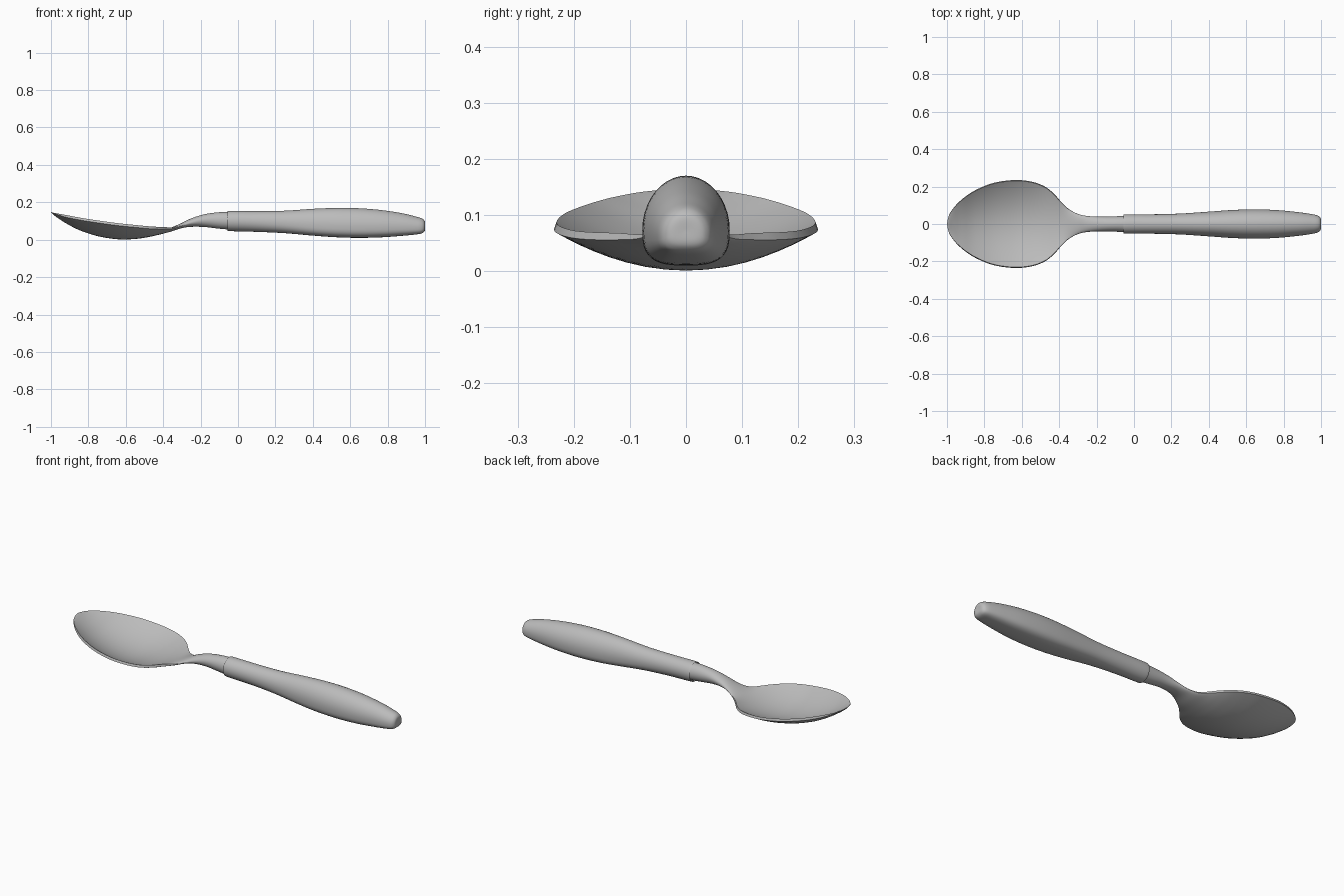
import bpy, bmesh, math

if "Cube" in bpy.data.objects:
    bpy.data.objects.remove(bpy.data.objects["Cube"], do_unlink=True)

metal = bpy.data.materials.new("plain grey")
metal.use_nodes = True
grey = (0.5, 0.5, 0.5, 1)
metal.diffuse_color = grey
metal.node_tree.nodes["Principled BSDF"].inputs["Base Color"].default_value = grey


def smoothstep(low, high, value):
    t = min(max((value - low) / (high - low), 0), 1)
    return t * t * (3 - 2 * t)


def spline(rows, steps):
    """Catmull-Rom interpolation through rows of section measurements."""
    result = []
    for i in range(len(rows) - 1):
        before, start = rows[max(i - 1, 0)], rows[i]
        end, after = rows[i + 1], rows[min(i + 2, len(rows) - 1)]
        for s in range(steps):
            t = s / steps
            result.append([
                b + t / 2 * (c - a + t * (2 * a - 5 * b + 4 * c - d
                                          + t * (3 * (b - c) + d - a)))
                for a, b, c, d in zip(before, start, end, after)])
    return result + [rows[-1]]


def loft(name, rows, section, steps=5):
    """Skin a chain of cross-sections that run along x."""
    bm = bmesh.new()
    rings = []
    for row in spline(rows, steps):
        rings.append([bm.verts.new((row[0], y, z)) for y, z in section(*row)])
    count = len(rings[0])
    for first, second in zip(rings, rings[1:]):
        for i in range(count):
            j = (i + 1) % count
            bm.faces.new((first[i], first[j], second[j], second[i]))
    bm.faces.new(rings[0])
    bm.faces.new(rings[-1])
    bmesh.ops.remove_doubles(bm, verts=bm.verts, dist=0.0002)
    bmesh.ops.recalc_face_normals(bm, faces=bm.faces)
    mesh = bpy.data.meshes.new(name)
    bm.to_mesh(mesh)
    bm.free()
    mesh.materials.append(metal)
    obj = bpy.data.objects.new(name, mesh)
    bpy.context.collection.objects.link(obj)
    bpy.ops.object.select_all(action="DESELECT")
    obj.select_set(True)
    bpy.context.view_layer.objects.active = obj
    bpy.ops.object.shade_smooth_by_angle(angle=math.radians(40))
    return obj


HALF = 20
ANGLES = [math.pi * i / HALF for i in range(HALF + 1)]


def bowl_section(x, width, edge, bottom, top):
    """Oval in the neck, turning into a thin dished shell with a lip."""
    dish = 1 - smoothstep(-0.42, -0.28, x)
    power = 1 + dish
    lip = 0.013 * dish * smoothstep(-1.03, -0.9, x)
    upper = [((width - lip / 3) * math.cos(a),
              edge + lip + (top - edge - lip) * abs(math.sin(a)) ** power)
             for a in ANGLES]
    lower = [(-width * math.cos(a),
              edge - (edge - bottom) * abs(math.sin(a)) ** power)
             for a in ANGLES]
    return upper + lower


def handle_section(x, width, bottom, top):
    """Egg shape, rounder on top and squarer underneath."""
    square = smoothstep(0, 0.5, x)
    middle = bottom + (top - bottom) * (0.5 - 0.1 * square)
    power = 1 - square / 3
    upper = [(width * math.cos(a), middle + (top - middle) * math.sin(a))
             for a in ANGLES]
    lower = [(-width * math.copysign(abs(math.cos(a)) ** power, math.cos(a)),
              middle - (middle - bottom) * abs(math.sin(a)) ** power)
             for a in ANGLES[1:-1]]
    return upper + lower


# Bowl and neck: x, half width, edge height, bottom, centre of top
bowl_rows = [
    (-1, 0, 0.147, 0.147, 0.149),
    (-0.99, 0.045, 0.142, 0.136, 0.145),
    (-0.965, 0.086, 0.134, 0.117, 0.129),
    (-0.92, 0.132, 0.12, 0.088, 0.102),
    (-0.85, 0.18, 0.106, 0.052, 0.066),
    (-0.75, 0.22, 0.09, 0.019, 0.033),
    (-0.64, 0.235, 0.075, 0.002, 0.016),
    (-0.55, 0.227, 0.066, 0.004, 0.018),
    (-0.48, 0.202, 0.059, 0.014, 0.029),
    (-0.43, 0.164, 0.056, 0.025, 0.042),
    (-0.39, 0.119, 0.056, 0.035, 0.054),
    (-0.35, 0.081, 0.059, 0.046, 0.068),
    (-0.3, 0.054, 0.075, 0.062, 0.09),
    (-0.25, 0.043, 0.091, 0.069, 0.114),
    (-0.18, 0.039, 0.104, 0.068, 0.136),
    (-0.1, 0.041, 0.103, 0.059, 0.147),
    (-0.03, 0.045, 0.1, 0.053, 0.148)]
loft("bowl_and_neck", bowl_rows, bowl_section)

# Handle: x, half width, bottom, top
handle_rows = [
    (-0.05, 0.049, 0.049, 0.151),
    (-0.045, 0.052, 0.046, 0.154),
    (0.1, 0.052, 0.042, 0.153),
    (0.25, 0.056, 0.035, 0.155),
    (0.4, 0.066, 0.022, 0.165),
    (0.53, 0.075, 0.013, 0.17),
    (0.65, 0.078, 0.01, 0.168),
    (0.77, 0.074, 0.013, 0.158),
    (0.88, 0.063, 0.021, 0.141),
    (0.95, 0.053, 0.028, 0.124),
    (0.98, 0.046, 0.033, 0.115),
    (0.994, 0.037, 0.041, 0.106),
    (1, 0.024, 0.053, 0.094),
    (1, 0, 0.073, 0.073)]
loft("handle", handle_rows, handle_section)
